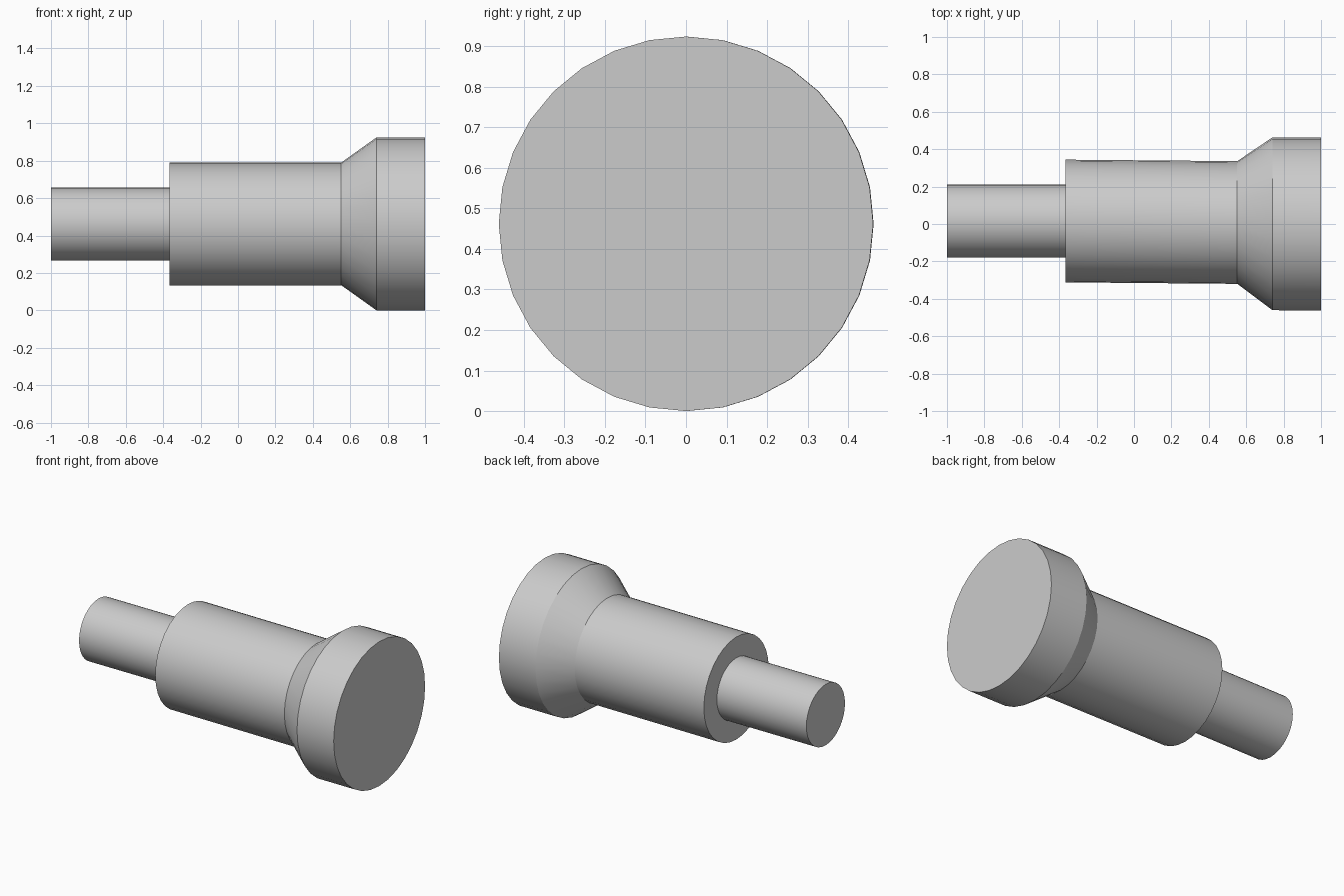
import bpy, bmesh
from math import sin, cos, tau

if "Cube" in bpy.data.objects:
    bpy.data.objects.remove(bpy.data.objects["Cube"])

SIDES = 32
AXIS_Z = 0.462


def loft(name, rings, cap_start=False, cap_end=False):
    """Skin a chain of circular rings (x, y offset, radius) along x."""
    bm = bmesh.new()
    loops = [[bm.verts.new((x, y + r * cos(tau * i / SIDES), AXIS_Z + r * sin(tau * i / SIDES)))
              for i in range(SIDES)] for x, y, r in rings]
    for a, b in zip(loops, loops[1:]):
        for i in range(SIDES):
            j = (i + 1) % SIDES
            bm.faces.new((a[i], a[j], b[j], b[i]))
    if cap_start:
        bm.faces.new(loops[0][::-1])
    if cap_end:
        bm.faces.new(loops[-1])
    # every ring runs counter-clockwise about +x, so flip to face outwards
    for f in bm.faces:
        c = f.calc_center_median()
        f.normal_update()
        axial = abs(f.normal.x) > 0.99
        out = f.normal.x * (1 if c.x > 0.9 else -1) if axial else \
            f.normal.y * c.y + f.normal.z * (c.z - AXIS_Z)
        if out < 0:
            f.normal_flip()
    mesh = bpy.data.meshes.new(name)
    bm.to_mesh(mesh)
    bm.free()
    ob = bpy.data.objects.new(name, mesh)
    bpy.context.collection.objects.link(ob)
    bpy.ops.object.select_all(action='DESELECT')
    ob.select_set(True)
    bpy.context.view_layer.objects.active = ob
    bpy.ops.object.shade_smooth_by_angle()
    return ob


# Thin stub at the -x end, slightly off axis
loft("stub_shaft", [(-1, 0.017, 0.195), (-0.367, 0.017, 0.195)], cap_start=True)

# Main barrel with its annular shoulder, drifting back towards the axis
loft("barrel", [(-0.367, 0.017, 0.195), (-0.367, 0.016, 0.328), (0.552, 0.008, 0.328)])

# Flared collar and wide head
loft("head", [(0.552, 0.008, 0.328), (0.74, 0.001, 0.462), (1, 0, 0.462)], cap_end=True)
